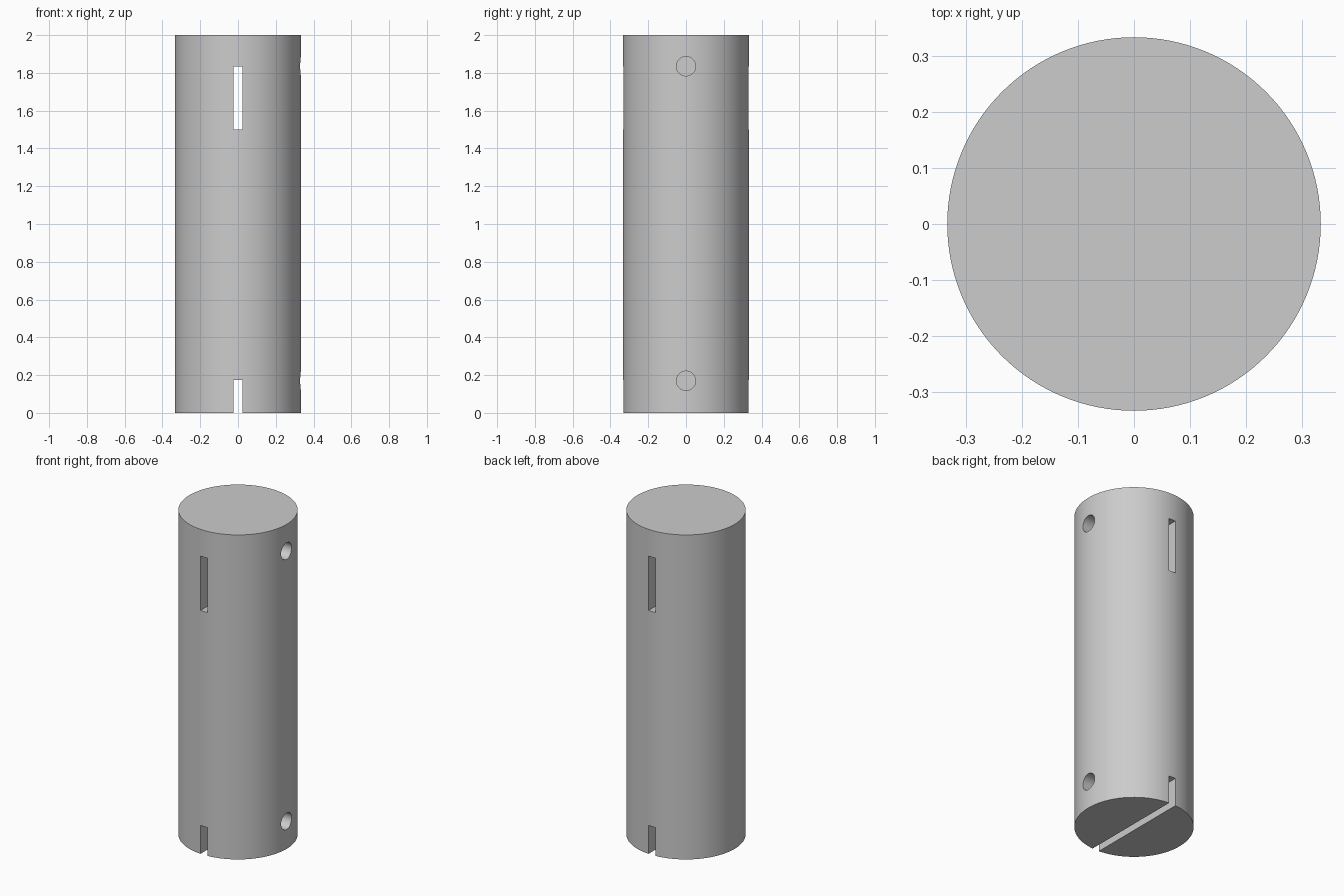
import bpy
import math

cube = bpy.data.objects.get("Cube")
if cube:
    bpy.data.objects.remove(cube, do_unlink=True)

RADIUS, HEIGHT = 0.333, 2.0
SLOT_WIDTH = 0.046

grey = bpy.data.materials.new("light grey")
grey.use_nodes = True
colour = (0.604, 0.604, 0.604, 1)
grey.diffuse_color = colour
grey.node_tree.nodes["Principled BSDF"].inputs["Base Color"].default_value = colour

# Solid round body
bpy.ops.mesh.primitive_cylinder_add(vertices=128, radius=RADIUS, depth=HEIGHT,
                                    location=(0, 0, HEIGHT / 2))
body = bpy.context.object
body.name = "pin_body"
body.data.materials.append(grey)


def cut(cutter, name):
    """Subtract a helper from the body, then remove the helper."""
    cutter.name = name
    cutter.hide_render = True
    cutter.data.materials.append(grey)
    mod = body.modifiers.new(name, "BOOLEAN")
    mod.operation = "DIFFERENCE"
    mod.solver = "EXACT"
    mod.object = cutter
    bpy.context.view_layer.objects.active = body
    bpy.ops.object.modifier_apply(modifier=mod.name)
    bpy.data.objects.remove(cutter, do_unlink=True)


# Slots running right through from front to back
for name, low, high in (("upper_slot", 1.5, 1.835), ("lower_slot", -0.1, 0.175)):
    bpy.ops.mesh.primitive_cube_add(size=1, location=(0, 0, (low + high) / 2))
    slot = bpy.context.object
    slot.scale = (SLOT_WIDTH, 1, high - low)
    cut(slot, name)

# Blind round holes in the left side
for name, z in (("upper_hole", 1.835), ("lower_hole", 0.17)):
    bpy.ops.mesh.primitive_cylinder_add(vertices=48, radius=0.051, depth=0.5,
                                        location=(0.34, 0, z),
                                        rotation=(0, math.pi / 2, 0))
    cut(bpy.context.object, name)

# Smooth barrel with crisp rims
bpy.ops.object.select_all(action="DESELECT")
body.select_set(True)
bpy.context.view_layer.objects.active = body
bpy.ops.object.shade_smooth_by_angle(angle=math.radians(30))
